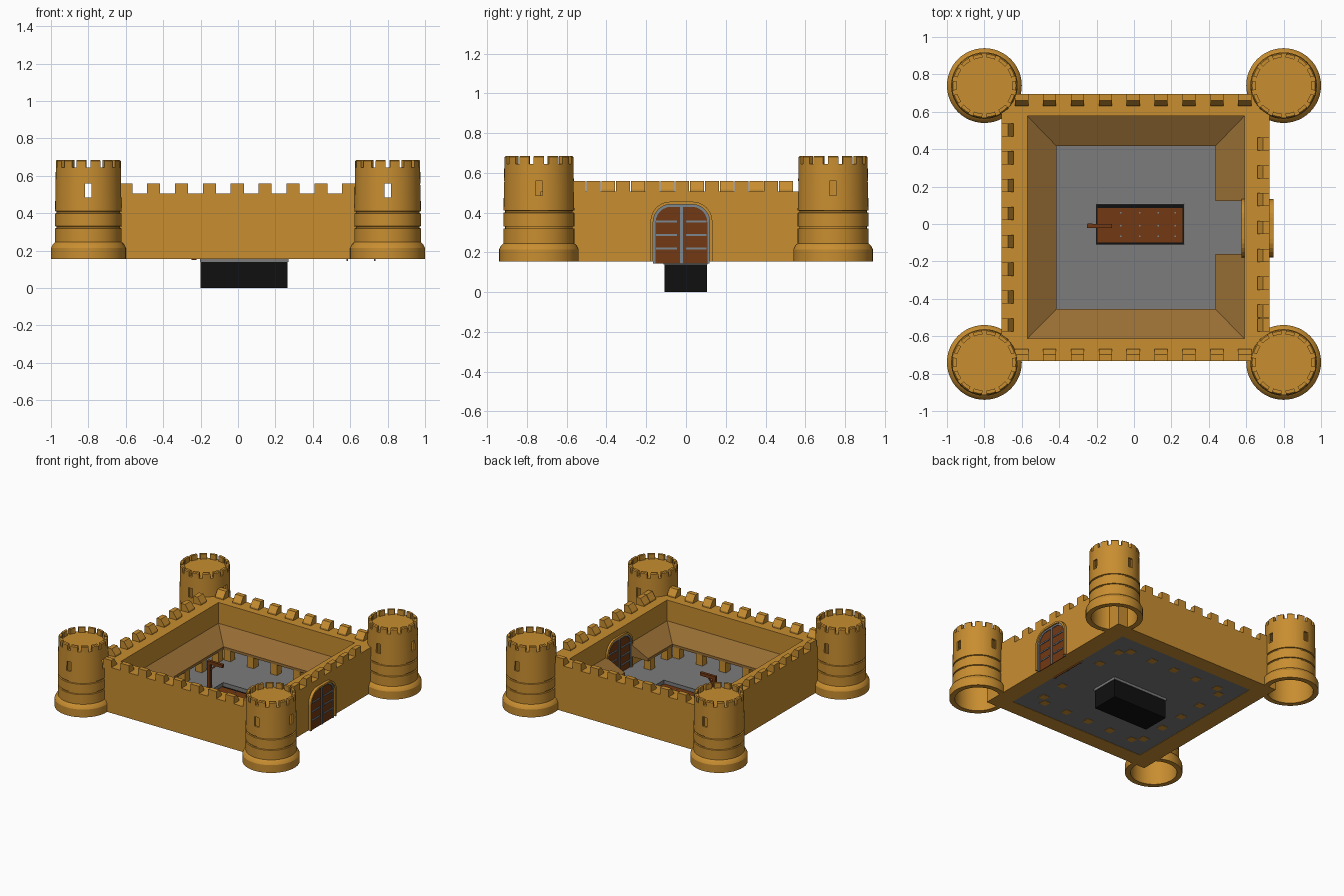
import bpy, bmesh
from math import cos, sin, pi, radians

cube = bpy.data.objects.get("Cube")
if cube:
    bpy.data.objects.remove(cube)


def material(name, r, g, b):
    m = bpy.data.materials.new(name)
    m.use_nodes = True
    m.diffuse_color = (r, g, b, 1)
    m.node_tree.nodes["Principled BSDF"].inputs["Base Color"].default_value = (r, g, b, 1)
    return m


SAND = material("sandstone", 0.58, 0.27, 0.03)
ROOFING = material("roof_tan", 0.31, 0.155, 0.035)
STONE = material("floor_grey", 0.2, 0.2, 0.2)
WOOD = material("dark_wood", 0.17, 0.04, 0.006)
IRON = material("iron_grey", 0.2, 0.24, 0.28)
BLACK = material("pit_black", 0.005, 0.005, 0.005)


def build(name, verts, faces, mat):
    bm = bmesh.new()
    vs = [bm.verts.new(v) for v in verts]
    for f in faces:
        bm.faces.new([vs[i] for i in f])
    bmesh.ops.remove_doubles(bm, verts=bm.verts, dist=1e-5)
    bmesh.ops.recalc_face_normals(bm, faces=bm.faces)
    me = bpy.data.meshes.new(name)
    bm.to_mesh(me)
    bm.free()
    me.materials.append(mat)
    ob = bpy.data.objects.new(name, me)
    bpy.context.collection.objects.link(ob)
    return ob


def prism(name, poly, depth, mat):
    """Extrude a closed 3D polygon along the vector depth."""
    n = len(poly)
    far = [tuple(a + d for a, d in zip(p, depth)) for p in poly]
    sides = [(i, (i + 1) % n, (i + 1) % n + n, i + n) for i in range(n)]
    return build(name, poly + far, sides + [tuple(range(n)), tuple(range(n, 2 * n))], mat)


def box(name, x0, x1, y0, y1, z0, z1, mat):
    base = [(x0, y0, z0), (x1, y0, z0), (x1, y1, z0), (x0, y1, z0)]
    return prism(name, base, (0, 0, z1 - z0), mat)


def loops(name, rows, mat, close_ends=False):
    """Skin a closed chain of equal loops into a frame."""
    n, m = len(rows[0]), len(rows)
    verts = [v for r in rows for v in r]
    faces = []
    for j in range(m):
        k = (j + 1) % m
        for i in range(n - 1 if close_ends else n):
            i2 = (i + 1) % n
            faces.append((j * n + i, j * n + i2, k * n + i2, k * n + i))
    if close_ends:
        faces += [tuple(j * n + e for j in range(m)) for e in (0, n - 1)]
    return build(name, verts, faces, mat)


def rect(r, z):
    x0, x1, y0, y1 = r
    return [(x0, y0, z), (x1, y0, z), (x1, y1, z), (x0, y1, z)]


def arc(cx, cy, r, z, a0, a1, n):
    return [(cx + r * cos(a0 + (a1 - a0) * i / n), cy + r * sin(a0 + (a1 - a0) * i / n), z)
            for i in range(n + 1)]


def cut(ob, cutter):
    mod = ob.modifiers.new("cut", "BOOLEAN")
    mod.operation, mod.solver, mod.object = "DIFFERENCE", "EXACT", cutter
    bpy.context.view_layer.objects.active = ob
    bpy.ops.object.modifier_apply(modifier=mod.name)
    bpy.data.objects.remove(cutter)


# Curtain walls, floor and inner lean-to roof
BASE, TOP = 0.155, 0.505
OUTER = (-0.708, 0.725, -0.733, 0.695)
INNER = (-0.57, 0.59, -0.613, 0.577)
EAVES = (-0.415, 0.435, -0.455, 0.417)
PIT = (-0.2, 0.265, -0.108, 0.105)
loops("curtain_wall", [rect(OUTER, BASE), rect(OUTER, TOP), rect(INNER, TOP), rect(INNER, BASE)], SAND)
loops("courtyard_floor", [rect(INNER, 0.157), rect(INNER, 0.165), rect(PIT, 0.165), rect(PIT, 0.157)], STONE)
roof = loops("lean_to_roof", [rect(INNER, 0.345), rect(EAVES, 0.267), rect(EAVES, 0.247), rect(INNER, 0.247)], ROOFING)
cut(roof, box("roof_gap", 0.4, 0.7, -0.16, 0.122, 0.1, 0.5, ROOFING))

# Posts under the eaves
P = 0.028
for i in range(5):
    t = i / 4
    x = EAVES[0] + 0.03 + t * (EAVES[1] - EAVES[0] - 0.06)
    y = EAVES[2] + 0.03 + t * (EAVES[3] - EAVES[2] - 0.06)
    spots = [(x, EAVES[2] - 0.03), (x, EAVES[3] + 0.03), (EAVES[0] - 0.03, y)]
    if i != 2:
        spots.append((EAVES[1] + 0.03, y))
    for px, py in spots:
        box("roof_post", px - P, px + P, py - P, py + P, BASE, 0.26, SAND)


# Battlements: a flat top outside and a slope inside
def merlon(axis, edge, inward, c):
    h = 0.035
    section = [(0, TOP), (0, 0.56), (0.035, 0.56), (0.065, TOP + 0.012), (0.065, TOP)]
    if axis == "x":
        poly = [(c - h, edge + inward * d, z) for d, z in section]
        prism("wall_merlon", poly, (2 * h, 0, 0), SAND)
    else:
        poly = [(edge + inward * d, c - h, z) for d, z in section]
        prism("wall_merlon", poly, (0, 2 * h, 0), SAND)


for i in range(9):
    c = -0.6 + 0.149 * i
    merlon("x", OUTER[2], 1, c)
    merlon("x", OUTER[3], -1, c)
    if i < 8:
        merlon("y", OUTER[0], 1, c + 0.06)
        merlon("y", OUTER[1], -1, c + 0.06 - (0.075 if i else 0))

# Round corner towers, hollow and open below
R, DECK, CREST = 0.178, 0.645, 0.685
profile = [(0, DECK), (R - 0.004, DECK)]
for z in (0.405, 0.325):
    profile += [(R, z + 0.006), (R - 0.008, z + 0.004), (R - 0.008, z - 0.004), (R, z - 0.006)]
profile += [(R, 0.245), (0.19, 0.235), (0.2, 0.215), (0.2, BASE), (0.162, BASE), (0.162, 0.62), (0, 0.62)]
for cx in (-0.8, 0.8):
    for cy in (-0.74, 0.74):
        rows = [arc(cx, cy, r, z, 0, 2 * pi, 48) for r, z in profile]
        n = len(rows[0])
        faces = [(j * n + i, j * n + i + 1, j * n + n + i + 1, j * n + n + i)
                 for j in range(1, len(rows) - 2) for i in range(n - 1)]
        faces += [tuple(range(n, 2 * n - 1)), tuple((len(rows) - 2) * n + i for i in range(n - 1))]
        verts = [v for r in rows for v in r]
        used = sorted({i for f in faces for i in f})
        index = {old: new for new, old in enumerate(used)}
        tower = build("corner_tower", [verts[i] for i in used], [[index[i] for i in f] for f in faces], SAND)
        # Window slits
        cut(tower, box("slit_y", cx - 0.018, cx + 0.018, cy - 0.3, cy + 0.3, 0.485, 0.558, SAND))
        cut(tower, box("slit_x", cx, cx + 0.3, cy - 0.018, cy + 0.018, 0.485, 0.558, SAND))
        bpy.ops.object.select_all(action="DESELECT")
        tower.select_set(True)
        bpy.context.view_layer.objects.active = tower
        bpy.ops.object.shade_smooth_by_angle(angle=radians(25))
        # Crown of merlons
        for k in range(14):
            a = 2 * pi * k / 14
            w = radians(8.8)
            ring = [(R - 0.004, DECK - 0.005), (R - 0.004, CREST - 0.006), (R - 0.01, CREST),
                    (0.15, CREST), (0.15, DECK - 0.005)]
            loops("tower_merlon", [arc(cx, cy, r, z, a - w, a + w, 3) for r, z in ring], SAND, True)


# Gatehouse: arched frame through the wall, with a double door on each side
def arch(x, half, z0, z1, r):
    c = -0.023
    pts = [(x, c - half, z0)]
    for side, a0 in ((-1, pi), (1, pi / 2)):
        for i in range(7):
            a = a0 - pi / 2 * i / 6
            pts.append((x, c + side * (half - r) + r * cos(a), z1 - r + r * sin(a)))
    return pts + [(x, c + half, z0)]


G0, G1 = 0.145, 0.455
loops("gate_frame", [arch(0.575, 0.156, BASE, G1, 0.1), arch(0.747, 0.156, BASE, G1, 0.1),
                     arch(0.747, 0.142, BASE, G1 - 0.014, 0.088),
                     arch(0.575, 0.142, BASE, G1 - 0.014, 0.088)], SAND, True)
for x, d in ((0.726, 1), (0.589, -1)):
    prism("gate_door", arch(x, 0.142, G0, G1 - 0.014, 0.088), (0.004 * d, 0, 0), WOOD)
    x0, x1 = x + 0.004 * d, x + 0.01 * d
    loops("door_iron_edge", [arch(x0, 0.142, G0, G1 - 0.014, 0.088), arch(x1, 0.142, G0, G1 - 0.014, 0.088),
                             arch(x1, 0.13, G0, G1 - 0.026, 0.078),
                             arch(x0, 0.13, G0, G1 - 0.026, 0.078)], IRON, True)
    box("door_iron_bar", x0, x1, -0.031, -0.015, G0, G1 - 0.02, IRON)
    for z in (0.22, 0.287, 0.355):
        for y0, y1 in ((-0.15, -0.045), (-0.001, 0.104)):
            box("door_strap", x0, x1, y0, y1, z - 0.005, z + 0.005, IRON)

# Pit with a raised lip and a trapdoor
LIP = (PIT[0] - 0.004, PIT[1] + 0.004, PIT[2] - 0.004, PIT[3] + 0.004)
loops("pit_lip", [rect(LIP, 0.138), rect(LIP, 0.166), rect(PIT, 0.168), rect(PIT, 0.138)], STONE)
box("pit", *PIT, 0, 0.138, BLACK)
box("trapdoor", -0.195, 0.258, -0.1, 0.085, 0.138, 0.145, WOOD)
for x in (-0.07, 0.03, 0.13, 0.22):
    for y in (-0.065, -0.01, 0.06):
        box("trapdoor_nail", x - 0.004, x + 0.004, y - 0.004, y + 0.004, 0.145, 0.147, IRON)

# Wooden gallows beside the pit
box("gallows_post", -0.248, -0.222, -0.022, 0.002, 0.15, 0.37, WOOD)
box("gallows_arm", -0.25, -0.118, -0.021, 0.001, 0.348, 0.372, WOOD)
prism("gallows_brace", [(-0.222, -0.015, 0.3), (-0.222, -0.015, 0.315), (-0.19, -0.015, 0.348),
                        (-0.175, -0.015, 0.348)], (0, 0.01, 0), WOOD)
